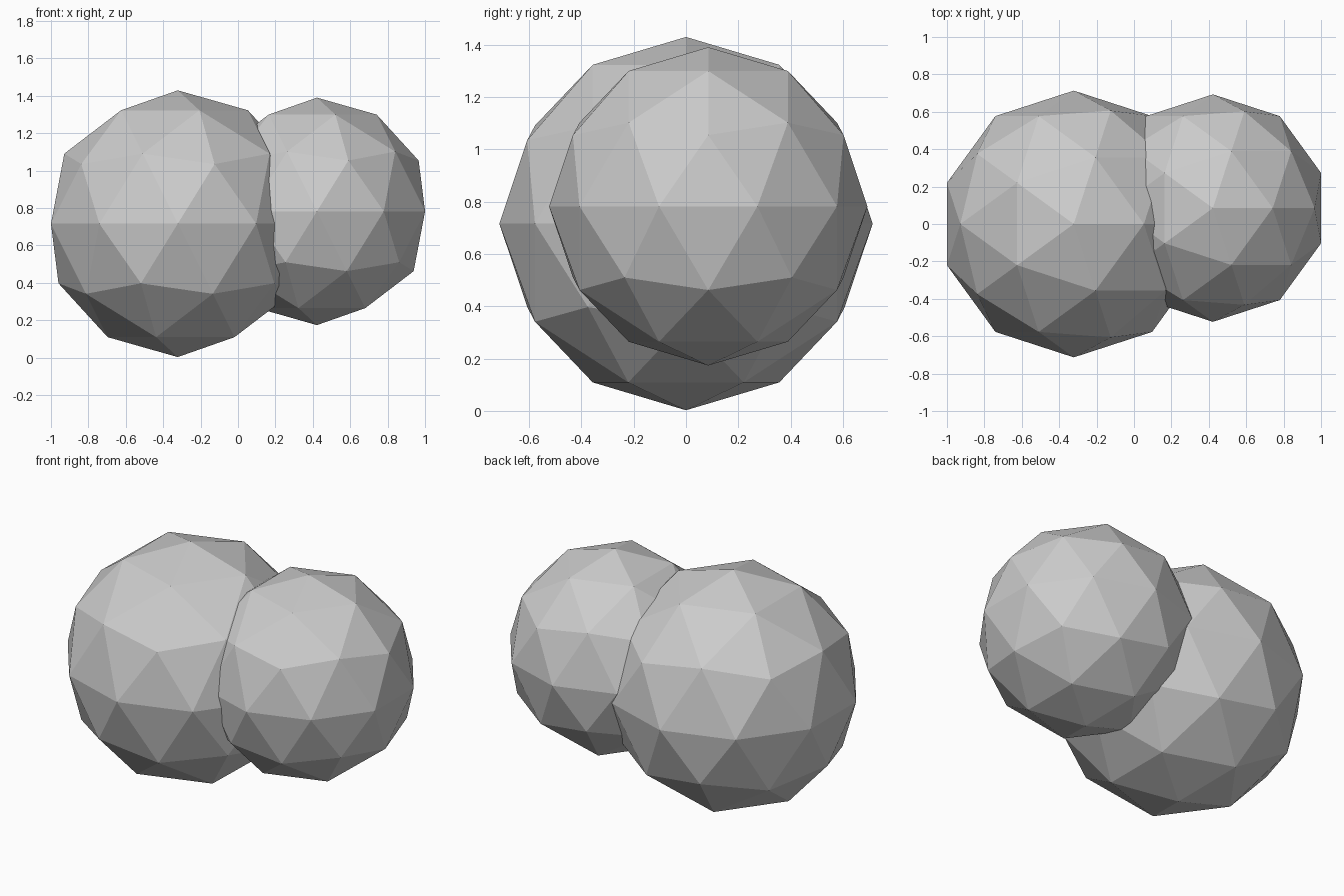
import bpy

if "Cube" in bpy.data.objects:
    bpy.data.objects.remove(bpy.data.objects["Cube"])


def faceted_ball(name, radius, location):
    """Flat-shaded 80-face ball with a vertex at the top and bottom."""
    bpy.ops.mesh.primitive_ico_sphere_add(subdivisions=2, radius=radius, location=location)
    ball = bpy.context.object
    ball.name = name
    bpy.ops.object.shade_flat()
    return ball


# Large lobe on the left
faceted_ball("large_lobe", 0.713, (-0.322, 0.0, 0.716))

# Smaller lobe on the right, overlapping the large one
faceted_ball("small_lobe", 0.608, (0.422, 0.085, 0.782))
